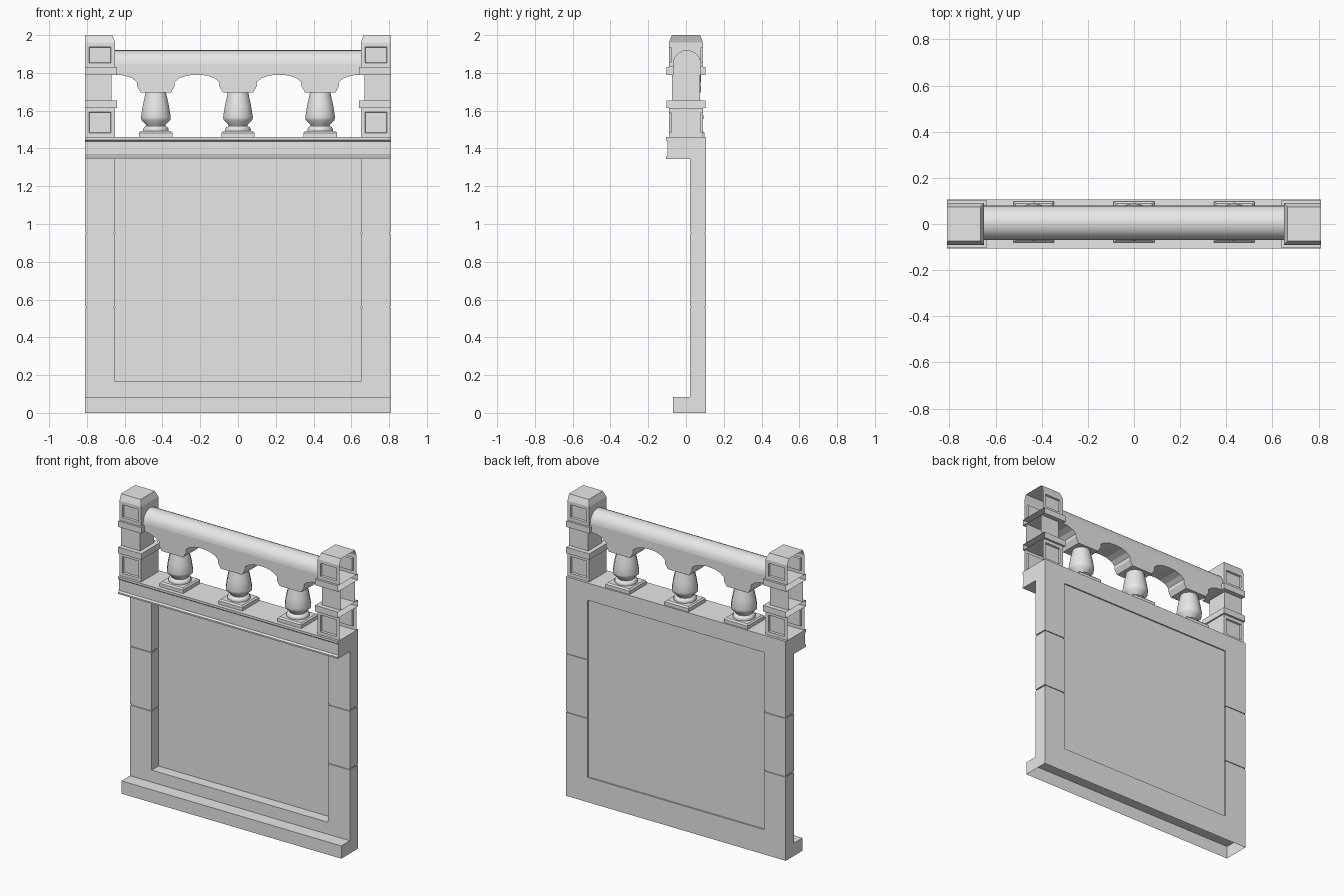
import bpy, bmesh
from math import sin, cos, pi, radians
from mathutils import Vector, Matrix

if "Cube" in bpy.data.objects:
    bpy.data.objects.remove(bpy.data.objects["Cube"], do_unlink=True)

stone = bpy.data.materials.new("grey_stone")
stone.use_nodes = True
stone.diffuse_color = (0.8, 0.8, 0.8, 1)
stone.node_tree.nodes["Principled BSDF"].inputs["Base Color"].default_value = (0.8, 0.8, 0.8, 1)


def finish(name, bm, mirror=False, smooth=False):
    bmesh.ops.recalc_face_normals(bm, faces=bm.faces)
    me = bpy.data.meshes.new(name)
    bm.to_mesh(me)
    bm.free()
    me.materials.append(stone)
    ob = bpy.data.objects.new(name, me)
    bpy.context.collection.objects.link(ob)
    if mirror:
        ob.modifiers.new("Mirror", 'MIRROR')
    if smooth:
        bpy.ops.object.select_all(action='DESELECT')
        ob.select_set(True)
        bpy.context.view_layer.objects.active = ob
        bpy.ops.object.shade_smooth_by_angle(angle=radians(42))
    return ob


def add_box(bm, x, y, z):
    size = Vector((x[1] - x[0], y[1] - y[0], z[1] - z[0]))
    mid = Vector((x[0] + x[1], y[0] + y[1], z[0] + z[1])) / 2
    bmesh.ops.create_cube(bm, size=1, matrix=Matrix.Translation(mid) @ Matrix.Diagonal(size).to_4x4())


def box(name, x, y, z, mirror=False):
    bm = bmesh.new()
    add_box(bm, x, y, z)
    return finish(name, bm, mirror)


def extrude(name, points, step, open_bottom=False, smooth=False):
    bm = bmesh.new()
    face = bm.faces.new([bm.verts.new(p) for p in points])
    new = bmesh.ops.extrude_face_region(bm, geom=[face])["geom"]
    bmesh.ops.translate(bm, vec=step, verts=[v for v in new if isinstance(v, bmesh.types.BMVert)])
    if open_bottom:
        flat = [f for f in bm.faces if all(v.co.z < 0.001 for v in f.verts)]
        bmesh.ops.delete(bm, geom=flat, context='FACES')
    return finish(name, bm, smooth=smooth)


END, BACK, FRONT = 0.81, 0.107, 0.02
OPEN_X, OPEN_Z = 0.65, 0.165
COPING_Z = 1.345

# Stepped base, hollow underneath
base = [(BACK, 0), (BACK, OPEN_Z), (FRONT, OPEN_Z), (FRONT, 0.085), (-0.07, 0.085), (-0.07, 0)]
extrude("stepped_base", [(-END, y, z) for y, z in base], (2 * END, 0, 0), open_bottom=True)

# Side jambs: stacked blocks with grooved joints
bm = bmesh.new()
joints = [OPEN_Z, 0.56, 0.95, COPING_Z]
for i in range(3):
    low = joints[i] + (0.004 if i else 0)
    high = joints[i + 1] - (0.004 if i < 2 else 0)
    add_box(bm, (OPEN_X, END), (FRONT, BACK), (low, high))
for z in joints[1:3]:
    add_box(bm, (OPEN_X + 0.006, END - 0.006), (FRONT + 0.006, BACK - 0.006), (z - 0.004, z + 0.004))
finish("jamb_blocks", bm, mirror=True)

# Recessed wall panel
box("wall_panel", (-OPEN_X, OPEN_X), (0.091, 0.098), (OPEN_Z, COPING_Z))

# Coping with a fillet at its top and bottom
coping = [(BACK, 1.345), (BACK, 1.46), (-0.107, 1.46), (-0.107, 1.445), (-0.098, 1.438),
          (-0.098, 1.365), (-0.107, 1.355), (-0.107, 1.345)]
extrude("coping", [(-END, y, z) for y, z in coping], (2 * END, 0, 0))


# End posts, open at the outer side
def post_part(name, inner, half_y, low, high, panel=False, taper=False):
    bm = bmesh.new()
    add_box(bm, (inner, END), (-half_y, half_y), (low, high))
    bm.normal_update()
    sides = [f for f in bm.faces if abs(f.normal.y) > 0.9]
    top = [f for f in bm.faces if f.normal.z > 0.9]
    if taper:
        new = bmesh.ops.extrude_face_region(bm, geom=top)["geom"]
        bmesh.ops.delete(bm, geom=top, context='FACES_ONLY')
        for v in [g for g in new if isinstance(g, bmesh.types.BMVert)]:
            v.co.z = 2.0
            v.co.y *= 0.83
            if v.co.x < END - 0.01:
                v.co.x += 0.015
    bm.normal_update()
    outer = [f for f in bm.faces if f.normal.x > 0.9]
    bmesh.ops.delete(bm, geom=outer, context='FACES')
    bmesh.ops.recalc_face_normals(bm, faces=bm.faces)
    if panel:
        for f in sides:
            mid = f.calc_center_median()
            inward = Vector((0, -0.012 if mid.y > 0 else 0.012, 0))
            for scale, shift in ((0.022, 0), (0.003, 1)):
                w = max(v.co.x for v in f.verts) - min(v.co.x for v in f.verts)
                h = max(v.co.z for v in f.verts) - min(v.co.z for v in f.verts)
                new = bmesh.ops.extrude_discrete_faces(bm, faces=[f])["faces"][0]
                for v in new.verts:
                    v.co.x = mid.x + (v.co.x - mid.x) * (1 - 2 * scale / w)
                    v.co.z = mid.z + (v.co.z - mid.z) * (1 - 2 * scale / h)
                    v.co += inward * shift
                f = new
    finish(name, bm, mirror=True)


post_part("post_foot", 0.65, 0.09, 1.46, 1.615, panel=True)
post_part("post_lower_band", 0.64, 0.104, 1.615, 1.655)
post_part("post_shaft", 0.67, 0.073, 1.655, 1.79)
post_part("post_upper_band", 0.64, 0.104, 1.79, 1.83)
post_part("post_cap", 0.65, 0.09, 1.83, 1.96, panel=True, taper=True)

# Handrail: arched lower body and rounded top
SPACING, RAIL_Y, RAIL_R, RAIL_Z = 0.435, 0.005, 0.075, 1.845
half = [(0.079, 1.695), (0.1, 1.73), (0.1, 1.752), (0.125, 1.772), (0.165, 1.786), (0.205, 1.79)]
outline = [(-0.67, RAIL_Z), (-0.67, 1.79)]
for cx in (-SPACING, 0, SPACING):
    outline += [(cx - x, z) for x, z in reversed(half)] + [(cx + x, z) for x, z in half]
outline += [(0.67, 1.79), (0.67, RAIL_Z)]
extrude("rail_arches", [(x, RAIL_Y - RAIL_R, z) for x, z in outline], (0, 2 * RAIL_R, 0))
arc = [(-0.67, RAIL_Y + RAIL_R * cos(pi * i / 12), RAIL_Z + RAIL_R * sin(pi * i / 12)) for i in range(13)]
extrude("rail_top", arc, (1.34, 0, 0), smooth=True)

# Balusters on square plinths
profile = [(0.068, 1.485), (0.072, 1.5), (0.066, 1.512), (0.052, 1.518), (0.056, 1.528),
           (0.08, 1.55), (0.083, 1.565), (0.073, 1.625), (0.056, 1.7)]
SIDES = 10
for label, cx in (("right", -SPACING), ("middle", 0), ("left", SPACING)):
    bm = bmesh.new()
    rings = [[bm.verts.new((cx + r * sin(2 * pi * i / SIDES), 0.01 + r * cos(2 * pi * i / SIDES), z))
              for i in range(SIDES)] for r, z in profile]
    for a, b in zip(rings, rings[1:]):
        for i in range(SIDES):
            j = (i + 1) % SIDES
            bm.faces.new((a[i], a[j], b[j], b[i]))
    bm.faces.new(rings[0])
    bm.faces.new(rings[-1])
    finish(label + "_baluster", bm, smooth=True)

    bm = bmesh.new()
    add_box(bm, (cx - 0.088, cx + 0.088), (-0.08, 0.098), (1.455, 1.492))
    rim = [e for e in bm.edges if all(v.co.z > 1.49 for v in e.verts)]
    bmesh.ops.bevel(bm, geom=rim, offset=0.009, segments=1, affect='EDGES')
    finish(label + "_baluster_plinth", bm)
